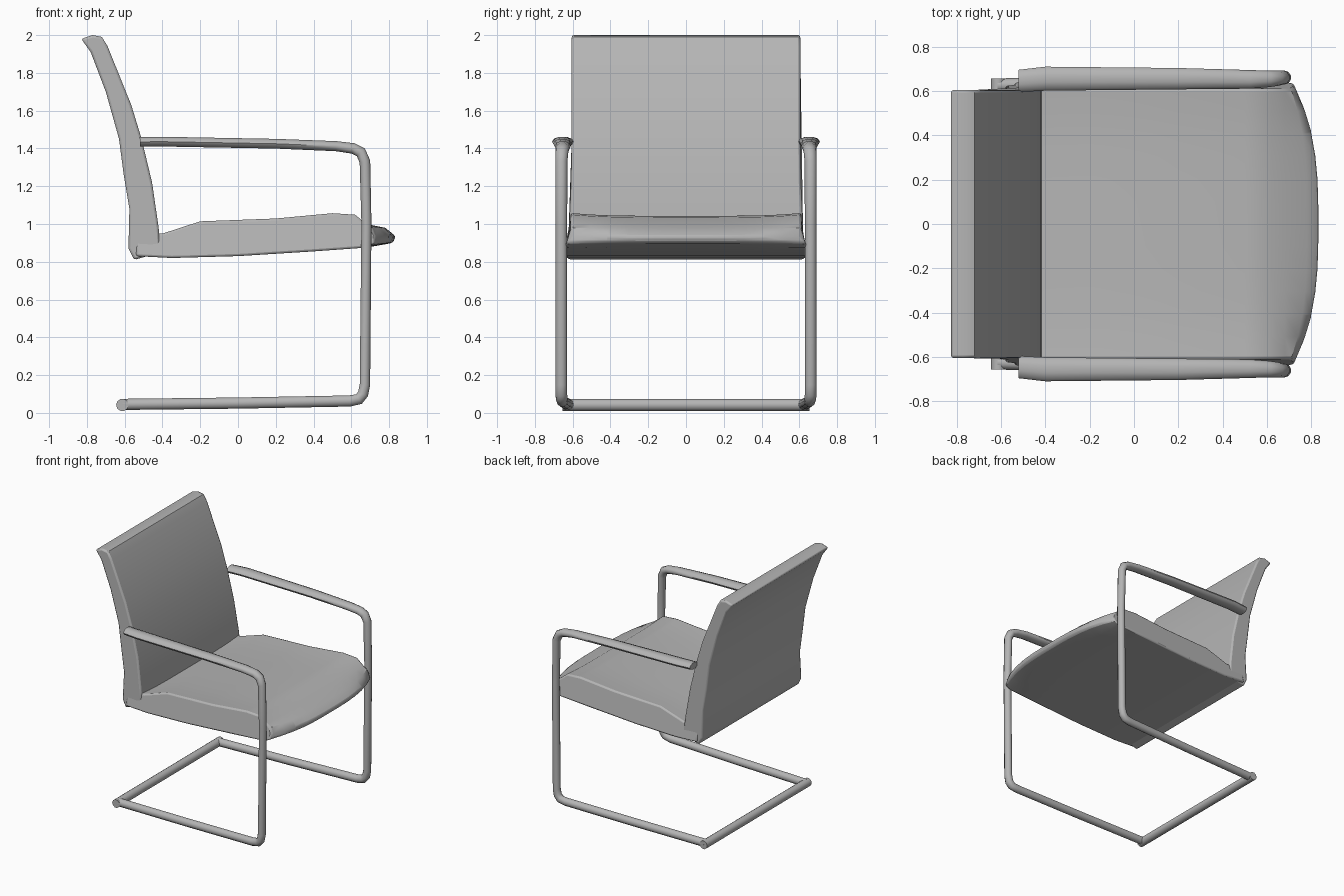
import bpy, bmesh, math
from mathutils import Vector

cube = bpy.data.objects.get("Cube")
if cube:
    bpy.data.objects.remove(cube, do_unlink=True)

grey = bpy.data.materials.new("light grey")
grey.use_nodes = True
colour = (0.46, 0.46, 0.46, 1)
grey.diffuse_color = colour
grey.node_tree.nodes["Principled BSDF"].inputs["Base Color"].default_value = colour


def loft(name, rings, bevel=0, angle=35):
    """Skin a row of closed rings, cap both ends and finish the object."""
    bm = bmesh.new()
    rows = [[bm.verts.new(p) for p in ring] for ring in rings]
    n = len(rows[0])
    for a, b in zip(rows, rows[1:]):
        for i in range(n):
            j = (i + 1) % n
            bm.faces.new((a[i], a[j], b[j], b[i]))
    bm.faces.new(rows[0][::-1])
    bm.faces.new(rows[-1])
    bmesh.ops.recalc_face_normals(bm, faces=bm.faces)
    mesh = bpy.data.meshes.new(name)
    bm.to_mesh(mesh)
    bm.free()
    mesh.materials.append(grey)
    obj = bpy.data.objects.new(name, mesh)
    bpy.context.collection.objects.link(obj)
    if bevel:
        mod = obj.modifiers.new("soft edges", "BEVEL")
        mod.width, mod.segments, mod.angle_limit = bevel, 2, math.radians(50)
    bpy.ops.object.select_all(action="DESELECT")
    obj.select_set(True)
    bpy.context.view_layer.objects.active = obj
    bpy.ops.object.shade_smooth_by_angle(angle=math.radians(angle))
    return obj


def sweep(name, path, side, sides=10):
    """Elliptical tube; each path entry is a point, half width and half height."""
    points = [Vector(p[:3]) for p in path]
    side = Vector(side)
    rings = []
    for i, p in enumerate(points):
        before = (p - points[max(i - 1, 0)]).normalized()
        after = (points[min(i + 1, len(points) - 1)] - p).normalized()
        up = (before + after).cross(side).normalized()
        w, h = path[i][3:]
        rings.append([p + side * w * math.cos(t) + up * h * math.sin(t)
                      for t in (k * math.tau / sides for k in range(sides))])
    return loft(name, rings, angle=50)


# Backrest: leaning side profile carried across the width, wider at the foot
back_profile = [(-.83, 1.98), (-.77, 2.0), (-.72, 1.99), (-.69, 1.94), (-.565, 1.63),
                (-.51, 1.45), (-.455, 1.22), (-.42, .98), (-.41, .85), (-.55, .81),
                (-.58, .87), (-.575, 1.08), (-.605, 1.26), (-.63, 1.45), (-.70, 1.70), (-.78, 1.91)]
loft("backrest", [[(x, s * (.605 + .02 * max(0, 1.3 - z) / .45), z) for x, z in back_profile]
                  for s in (-1, 1)], bevel=.012)

# Seat: cushion profile with a bowed front lip and slightly sunken middle
seat_profile = [(-.54, .83), (-.35, .82), (0, .83), (.4, .855), (.68, .875), (.82, .90),
                (.835, .935), (.78, .98), (.68, 1.0), (.62, 1.05), (.5, 1.058),
                (.2, 1.03), (-.2, 1.015), (-.4, .95), (-.54, .95)]


def seat_ring(t):
    ring = []
    for x, z in seat_profile:
        lip = max(0, x - .68)
        top = z > .93
        ring.append((x - lip * .72 * abs(t) ** 3, t * (.61 if top else .64),
                     z - (.015 * (1 - t ** 4) if top and x < .65 else 0)))
    return ring


loft("seat", [seat_ring(k / 6) for k in range(-6, 7)], bevel=.012)

# Cantilever side frames: flat armrest, front leg and floor runner in one tube
side_path = [(-.52, .645, 1.435, .05, .027), (-.4, .655, 1.436, .054, .027),
             (.2, .655, 1.425, .048, .027), (.52, .652, 1.412, .042, .028),
             (.61, .654, 1.40, .037, .030), (.65, .657, 1.38, .034, .031),
             (.672, .66, 1.33, .032, .030), (.68, .66, 1.0, .031, .028),
             (.672, .66, .15, .031, .029), (.662, .66, .10, .031, .030),
             (.64, .658, .073, .031, .031), (.59, .655, .063, .031, .031),
             (0, .64, .052, .031, .031), (-.615, .625, .045, .031, .031)]
for label, s in (("left", 1), ("right", -1)):
    sweep(label + "_side_frame", [(x, s * y, z, w, h) for x, y, z, w, h in side_path], (0, 1, 0))

# Rear floor bar joining both runners
sweep("rear_floor_bar", [(-.612, y, .042, .033, .033) for y in (-.655, .655)], (1, 0, 0))
